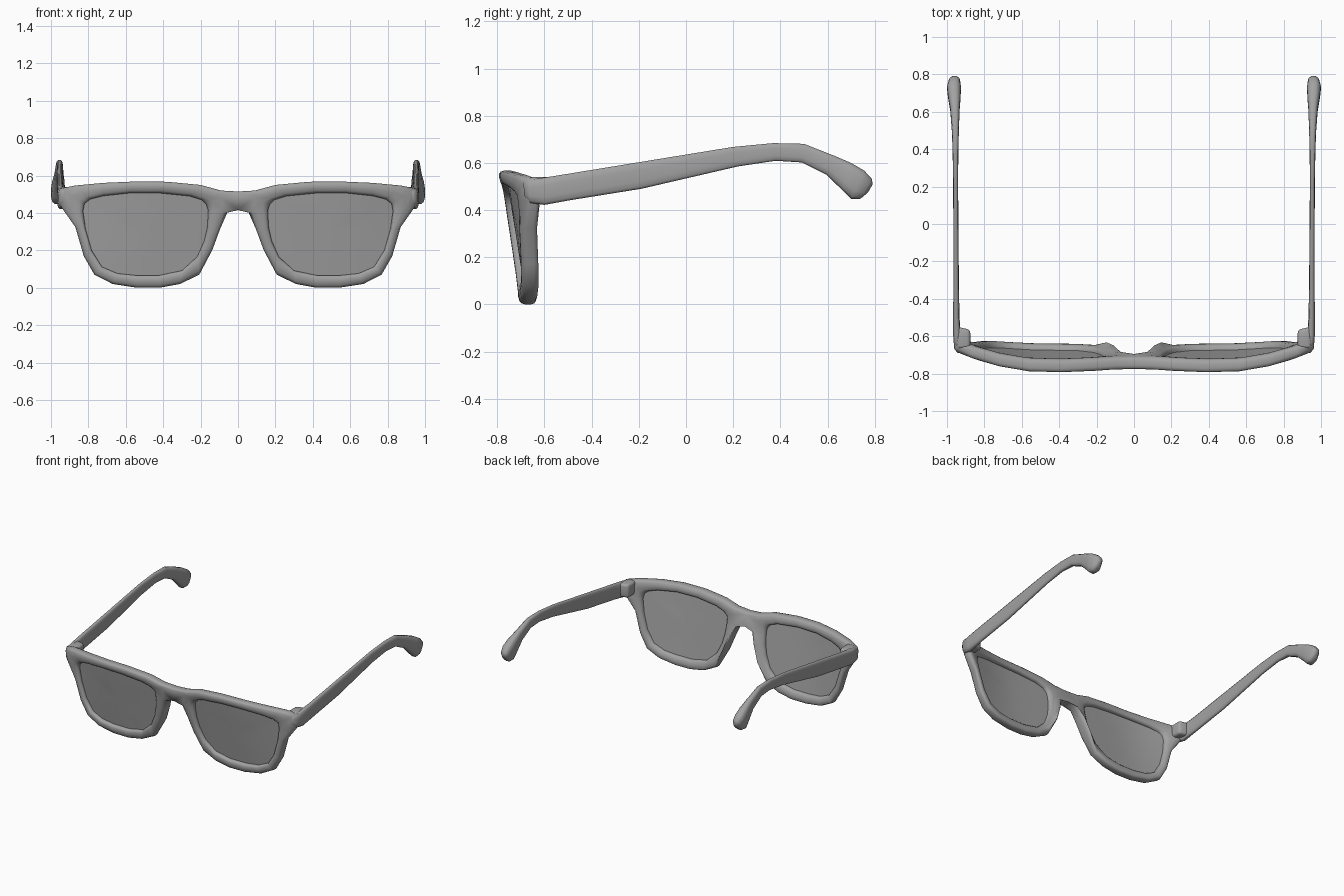
import bpy, bmesh, math

if "Cube" in bpy.data.objects:
    bpy.data.objects.remove(bpy.data.objects["Cube"])

grey = bpy.data.materials.new("dark_grey")
grey.diffuse_color = (.36, .36, .36, 1)
grey.use_nodes = True
grey.node_tree.nodes["Principled BSDF"].inputs["Base Color"].default_value = grey.diffuse_color


def finish(name, bm, angle=40, thickness=0):
    """Turn a right-half bmesh into a mirrored, smooth object."""
    bmesh.ops.recalc_face_normals(bm, faces=bm.faces)
    me = bpy.data.meshes.new(name)
    bm.to_mesh(me)
    bm.free()
    me.materials.append(grey)
    ob = bpy.data.objects.new(name, me)
    bpy.context.collection.objects.link(ob)
    if thickness:
        s = ob.modifiers.new("Solidify", 'SOLIDIFY')
        s.thickness = thickness
        s.offset = 0
        s.use_rim = False                             # edge is hidden in the frame
    m = ob.modifiers.new("Mirror", 'MIRROR')
    m.use_clip = True
    bpy.ops.object.select_all(action='DESELECT')
    ob.select_set(True)
    bpy.context.view_layer.objects.active = ob
    bpy.ops.object.shade_smooth_by_angle(angle=math.radians(angle))
    return ob


def power(f, e):
    return math.copysign(abs(f) ** e, f)


def front_y(x, z):
    """Wrapped and tilted front surface of the glasses."""
    u = max(0, (x - 0.45) / 0.5)
    v = min(1, x / 0.45)
    wrap = -0.787 - 0.009 * v * v * (3 - 2 * v) + 0.107 * u * u
    return wrap + 0.16 * (1 - 0.55 * u * u) * (0.565 - z)


# Front frame: matching outer and inner contours of the right half (x, z)
outer = [(0, .515), (.09, .52), (.20, .55), (.38, .567), (.56, .568), (.72, .561),
         (.87, .547), (.955, .53), (.955, .445), (.87, .325), (.825, .17), (.768, .07),
         (.67, .02), (.54, 0), (.42, 0), (.31, .02), (.207, .07), (.138, .20),
         (.095, .315), (.057, .402), (0, .415)]
inner = [(.17, .445), (.195, .47), (.26, .49), (.42, .506), (.58, .506), (.72, .491),
         (.79, .473), (.82, .45), (.828, .41), (.815, .315), (.782, .20), (.727, .112),
         (.645, .077), (.55, .067), (.42, .067), (.30, .092), (.218, .167), (.181, .25),
         (.165, .32), (.161, .38), (.162, .42)]
# Rounded rim section: blend from outer to inner, fraction of depth
COUNT = 14
section = []
for k in range(COUNT):
    a = 2 * math.pi * (k + .5) / COUNT
    section.append((.5 - .505 * power(math.cos(a), .62), .5 - .51 * power(math.sin(a), .68)))
bm = bmesh.new()
rings = []
for t, d in section:
    ring = []
    for (ox, oz), (ix, iz) in zip(outer, inner):
        x = 0 if ox == 0 and t < .49 else ox + t * (ix - ox)
        z = oz + t * (iz - oz)
        depth = 0.07
        if d > .6 and t < .49 and 0.02 < ox < .18 and .1 < oz < .41:
            depth += 0.032 if oz < .38 else 0.01      # nose pads
        ring.append(bm.verts.new((x, front_y(x, z) + depth * d, max(z, 0))))
    rings.append(ring)
n = len(outer)
for k in range(COUNT):
    a, b = rings[k], rings[(k + 1) % COUNT]
    for i in range(n):
        j = (i + 1) % n
        if j == 0 and a[i].co.x == b[i].co.x == 0:    # open at the bridge centre
            continue
        bm.faces.new((a[i], a[j], b[j], b[i]))
finish("front_frame", bm, 80)

# Lenses: concentric rings of the inner contour on the wrapped surface
bm = bmesh.new()
cx, cz = .49, .29
rings = []
for s in (1.02, .7, .35):
    ring = []
    for ix, iz in inner:
        x, z = cx + s * (ix - cx), cz + s * (iz - cz)
        ring.append(bm.verts.new((x, front_y(x, z) + .036, z)))
    rings.append(ring)
mid = bm.verts.new((cx, front_y(cx, cz) + .036, cz))
for i in range(n):
    j = (i + 1) % n
    for a, b in zip(rings, rings[1:]):
        bm.faces.new((a[i], a[j], b[j], b[i]))
    bm.faces.new((rings[-1][i], rings[-1][j], mid))
finish("lenses", bm, 40, .01)

# Temple arms: top (y, z), bottom (y, z), inner x, outer x
stations = [(-.69, .518, -.685, .455, .90, .945), (-.668, .53, -.66, .43, .905, .962),
            (-.60, .538, -.60, .422, .925, .967), (-.50, .554, -.49, .442, .933, .967),
            (-.2, .603, -.19, .49, .937, .966), (.2, .668, .22, .585, .94, .967),
            (.37, .684, .38, .609, .939, .97), (.50, .681, .49, .602, .936, .974),
            (.63, .63, .595, .55, .932, .983), (.70, .60, .665, .482, .926, .995),
            (.755, .568, .70, .447, .925, 1), (.787, .535, .74, .448, .93, .99),
            (.792, .51, .772, .475, .943, .975)]
bm = bmesh.new()
rings = []
SIDES = 12
for ty, tz, by, bz, x0, x1 in stations:
    ring = []
    for k in range(SIDES):
        a = 2 * math.pi * (k + .5) / SIDES
        c, s = power(math.cos(a), .65), power(math.sin(a), .65)
        h = .5 + .51 * s
        ring.append(bm.verts.new(((x0 + x1) / 2 + (x1 - x0) / 2 * c,
                                  by + (ty - by) * h, bz + (tz - bz) * h)))
    rings.append(ring)
for a, b in zip(rings, rings[1:]):
    for k in range(SIDES):
        j = (k + 1) % SIDES
        bm.faces.new((a[k], a[j], b[j], b[k]))
bm.faces.new(rings[0])
bm.faces.new(rings[-1])
finish("temple_arms", bm, 80)

# Hinge blocks inside the corners, tapering to the arm
bm = bmesh.new()
bmesh.ops.create_cube(bm, size=1)
for v in bm.verts:
    taper = .018 if v.co.x < 0 and v.co.y > 0 else 0
    v.co = (.912 + v.co.x * .074, -.608 + v.co.y * .12 - taper, .49 + v.co.z * .10)
bmesh.ops.bevel(bm, geom=bm.edges[:], offset=.018, segments=3, affect='EDGES', profile=.5)
finish("hinge_blocks", bm, 80)
